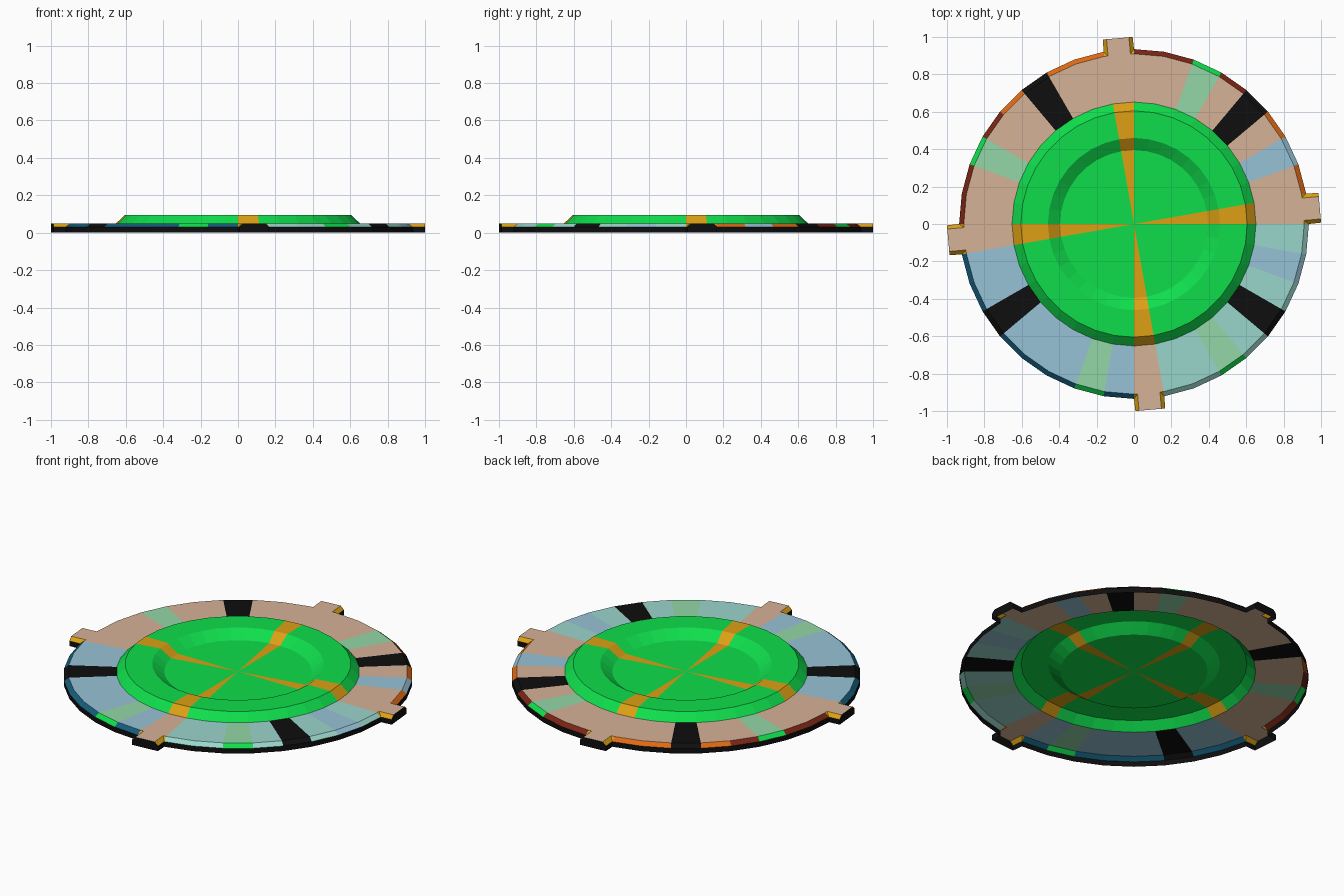
import bpy, bmesh, math
from mathutils import Vector

if "Cube" in bpy.data.objects:
    bpy.data.objects.remove(bpy.data.objects["Cube"])

N = 36                                    # ten-degree sectors
TAU = 2 * math.pi

PALETTE = {                               # sRGB values
    "green": (15, 222, 76), "gold": (220, 160, 20), "black": (14, 14, 14),
    "tan": (214, 178, 150), "light_blue": (150, 194, 214), "mint": (147, 215, 168),
    "teal": (154, 214, 204), "dark_red": (120, 36, 20), "orange": (220, 105, 20),
    "deep_blue": (20, 92, 122),
}
NAMES = list(PALETTE)
MATS = []


def linear(c):
    c /= 255
    return c / 12.92 if c <= 0.04045 else ((c + 0.055) / 1.055) ** 2.4


for name, rgb in PALETTE.items():
    m = bpy.data.materials.new(name)
    m.diffuse_color = (*[linear(c) for c in rgb], 1)
    m.use_nodes = True
    m.node_tree.nodes["Principled BSDF"].inputs["Base Color"].default_value = m.diffuse_color
    MATS.append(m)


def polar(r, k, z):
    a = TAU * k / N
    return Vector((r * math.cos(a), r * math.sin(a), z))


def build(name, faces):
    """faces: (points, colour, inside point); normals face up, or away from inside."""
    bm = bmesh.new()
    for pts, colour, inside in faces:
        f = bm.faces.new([bm.verts.new(p) for p in pts])
        f.material_index = NAMES.index(colour)
        f.normal_update()
        side = f.normal.z
        if abs(side) < 0.05:
            side = f.normal.dot(f.calc_center_median() - inside)
        if side < 0:
            f.normal_flip()
    bmesh.ops.remove_doubles(bm, verts=bm.verts, dist=1e-5)
    me = bpy.data.meshes.new(name)
    bm.to_mesh(me)
    bm.free()
    for m in MATS:
        me.materials.append(m)
    ob = bpy.data.objects.new(name, me)
    bpy.context.collection.objects.link(ob)
    return ob


def revolve(name, profile, colour_of, keep=lambda k: True):
    """Sweep a (radius, height) profile, colouring each sector by rule."""
    faces = []
    for k in filter(keep, range(N)):
        for (r0, z0), (r1, z1) in zip(profile, profile[1:]):
            pts = [polar(r0, k, z0), polar(r1, k, z1), polar(r1, k + 1, z1)]
            if r0 > 0:
                pts.append(polar(r0, k + 1, z0))
            faces.append((pts, colour_of(k), Vector((0, 0, 0))))
    return build(name, faces)


def is_tab(k):
    return k % 9 == 0


def flange_colour(k):
    if k in (4, 12, 21, 32):
        return "black"
    if k in (6, 15, 25, 30):
        return "mint"
    if k in (2, 34):
        return "light_blue"
    if is_tab(k) or k < 18:
        return "tan"
    return "light_blue" if k < 27 else "teal"


def rim_colour(k):
    c = flange_colour(k)
    if c == "mint":
        return "green"
    if c == "tan":
        return "orange" if k in (1, 3, 10, 11, 13) else "dark_red"
    if c == "light_blue" and 18 < k < 27:
        return "deep_blue"
    return c


TOP, MID, HUB = 0.05, 0.03, 0.095
R_FLANGE, R_RIM = 0.91, 0.935

# dished hub with four gold spokes
revolve("hub", [(0, TOP), (0.395, TOP), (0.46, HUB), (0.605, HUB), (0.652, TOP)],
        lambda k: "gold" if is_tab(k) else "green")
# flat flange
revolve("flange", [(0.652, TOP), (R_FLANGE, TOP)], flange_colour)
# coloured bevel and black outer wall, open at the tabs
revolve("rim_bevel", [(R_FLANGE, TOP), (R_RIM, MID)], rim_colour, lambda k: not is_tab(k))
revolve("rim_wall", [(R_RIM, MID), (R_RIM, 0)], lambda k: "black", lambda k: not is_tab(k))

# four locking tabs
h = TAU / N / 2
u0, v0 = R_FLANGE * math.cos(h), R_FLANGE * math.sin(h)
u1, v1 = R_RIM * math.cos(h), R_RIM * math.sin(h)
UE, VT, VB = 0.997, 0.06, 0.08            # end distance, top and bottom half widths
for n in range(4):
    ang = h + n * math.pi / 2
    er = Vector((math.cos(ang), math.sin(ang), 0))
    et = Vector((-er.y, er.x, 0))

    def q(u, v, z):
        return er * u + et * v + Vector((0, 0, z))

    inside = q(0.95, 0, 0.02)
    faces = [
        ([q(u0, -VT, TOP), q(UE, -VT, TOP), q(UE, VT, TOP), q(u0, VT, TOP)], "tan", inside),
        ([q(UE, -VT, TOP), q(UE, VT, TOP), q(UE, VB, MID), q(UE, VB, 0),
          q(UE, -VB, 0), q(UE, -VB, MID)], "black", inside),
    ]
    for s in (-1, 1):
        faces += [
            ([q(u0, s * VT, TOP), q(UE, s * VT, TOP), q(UE, s * VB, MID),
              q(u1, s * v1, MID)], "gold", inside),
            ([q(u0, s * VT, TOP), q(u1, s * v1, MID), q(u0, s * v0, TOP)], "gold", inside),
            ([q(u1, s * v1, MID), q(UE, s * VB, MID), q(UE, s * VB, 0),
              q(u1, s * v1, 0)], "black", inside),
        ]
    build(f"tab_{n + 1}", faces)
